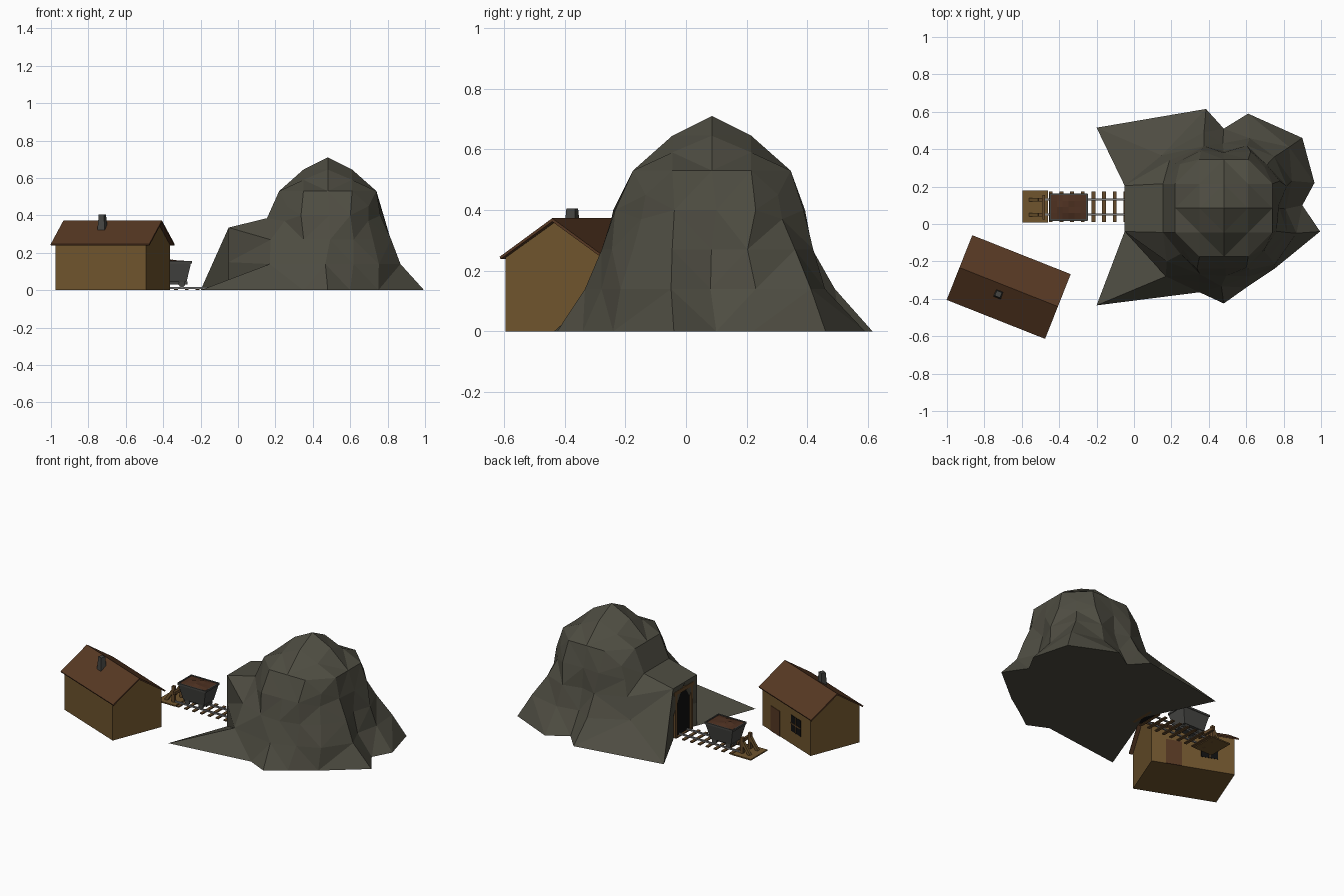
import bpy, bmesh, random
from math import radians, pi
from mathutils import Matrix, Vector

if "Cube" in bpy.data.objects:
    bpy.data.objects.remove(bpy.data.objects["Cube"])

random.seed(4)

def mat(name, c):
    m = bpy.data.materials.new(name)
    m.diffuse_color = (*c, 1)
    m.use_nodes = True
    m.node_tree.nodes["Principled BSDF"].inputs["Base Color"].default_value = m.diffuse_color
    return m

ROCK = mat("rock", (0.075, 0.072, 0.053))
WALL = mat("plank", (0.16, 0.09, 0.027))
ROOF = mat("roof_red", (0.095, 0.04, 0.017))
WOOD = mat("timber", (0.13, 0.068, 0.024))
IRON = mat("iron", (0.06, 0.06, 0.055))
STEEL = mat("steel", (0.2, 0.2, 0.2))
DARK = mat("dark", (0.005, 0.005, 0.005))
ORE = mat("ore", (0.075, 0.03, 0.015))

def make(name, bm, m, xf=Matrix()):
    bmesh.ops.recalc_face_normals(bm, faces=bm.faces[:])
    me = bpy.data.meshes.new(name)
    bm.to_mesh(me)
    bm.free()
    me.materials.append(m)
    ob = bpy.data.objects.new(name, me)
    ob.matrix_world = xf
    bpy.context.collection.objects.link(ob)
    return ob

def prism(name, prof, x0, x1, m, xf=Matrix()):
    """Extrude a y-z profile along x."""
    bm = bmesh.new()
    a = [bm.verts.new((x0, y, z)) for y, z in prof]
    b = [bm.verts.new((x1, y, z)) for y, z in prof]
    bm.faces.new(a)
    bm.faces.new(b)
    n = len(prof)
    for i in range(n):
        j = (i + 1) % n
        bm.faces.new((a[i], a[j], b[j], b[i]))
    return make(name, bm, m, xf)

def box(name, lo, hi, m, xf=Matrix()):
    return prism(name, [(lo[1], lo[2]), (hi[1], lo[2]), (hi[1], hi[2]), (lo[1], hi[2])],
                 lo[0], hi[0], m, xf)

def beam(name, p, q, w, m):
    """Square bar between two points."""
    p, q = Vector(p), Vector(q)
    xf = Matrix.Translation(p) @ (q - p).to_track_quat('X', 'Z').to_matrix().to_4x4()
    return box(name, (0, -w / 2, -w / 2), ((q - p).length, w / 2, w / 2), m, xf)

def frustum(name, c, lo, hi, z0, z1, m, xf=Matrix()):
    bm = bmesh.new()
    r = [[bm.verts.new((c[0] + sx * e[0], c[1] + sy * e[1], z))
          for sx, sy in ((-1, -1), (1, -1), (1, 1), (-1, 1))] for e, z in ((lo, z0), (hi, z1))]
    bm.faces.new(r[0])
    bm.faces.new(r[1])
    for i in range(4):
        bm.faces.new((r[0][i], r[0][i - 1], r[1][i - 1], r[1][i]))
    return make(name, bm, m, xf)

# Mountain: 16-sided rings flaring from a rounded crown to a ragged foot
foot = [(-.2, -.435), (.35, -.365), (.48, -.425), (.60, -.34), (.75, -.24), (.995, -.04),
        (.90, .10), (.965, .22), (.90, .46), (.61, .59), (.48, .51), (.385, .615),
        (-.2, .515), (-.05, .205), (.01, .085), (-.05, -.04)]
g = [-.26, -.13, 0, .13]
crown = [(.48 + a, .085 - .26) for a in g] + [(.74, .085 + a) for a in g] \
      + [(.48 - a, .345) for a in g] + [(.22, .085 - a) for a in g]
levels = [(0, 1), (.14, .5), (.27, .3), (.4, .14), (.53, 0)]
mid = Vector((.48, .085))
bm = bmesh.new()
rings = []
for k, (z, t) in enumerate(levels):
    ring = []
    for i in range(16):
        f, c = Vector(foot[i]), Vector(crown[i])
        tt = (1, .2, .1, .05, 0)[k] if i in (0, 12) else t
        p, h = c.lerp(f, tt), z
        if 0 < k < 4:
            p += Vector((random.uniform(-.015, .015), random.uniform(-.015, .015)))
            if i in (1, 2, 3):
                p.y -= .03
        if i == 0 and k in (1, 2):  # low fold behind the front toe
            p = Vector(((.17, -.28), (.175, -.2))[k - 1])
        elif i % 4 == 0 and k > 1:  # round off the four corners
            p = p.lerp(mid, (.08, .14, .16)[k - 2] * (.6 if i == 12 else 1))
            h -= (0, .03, .08)[k - 2]
        if i in (13, 14, 15):      # ledge over the mine mouth
            p = Vector(((f.x, f.x, -.05, .155, .22)[k], f.y if k < 3 else c.y))
            h = (0, .15, .335, .385, .53)[k]
        ring.append(bm.verts.new((p.x, p.y, h)))
    rings.append(ring)
for k in range(4):
    a, b = rings[k], rings[k + 1]
    for i in range(16):
        j = (i + 1) % 16
        if k > 1 or i != 12:
            bm.faces.new((a[i], a[j], b[j], b[i]))
# rear flank sweeping from the mine mouth down to its toe
r0, r1, r2 = rings[:3]
for f in ((r0[12], r0[13], r1[13]), (r0[12], r1[13], r2[13]),
          (r0[12], r2[13], r1[12]), (r1[12], r2[13], r2[12])):
    bm.faces.new(f)
bm.faces.new(rings[0])
# domed summit: 5x5 grid sharing its border with the crown ring
top = {}
for i, v in enumerate(rings[-1]):
    s, o = divmod(i, 4)
    top[[(o, 0), (4, o), (4 - o, 4), (0, 4 - o)][s]] = v
for i in (1, 2, 3):
    for j in (1, 2, 3):
        d = abs(i - 2) + abs(j - 2)
        top[i, j] = bm.verts.new((.22 + .13 * i, -.175 + .13 * j, (.71, .645, .59)[d]))
for i in range(4):
    for j in range(4):
        bm.faces.new((top[i, j], top[i + 1, j], top[i + 1, j + 1], top[i, j + 1]))
bmesh.ops.triangulate(bm, faces=[f for f in bm.faces if len(f.verts) == 4])
make("mountain", bm, ROCK)

# Mine mouth with timber frame
box("mine_opening", (-.042, .01, .002), (.03, .165, .28), DARK)
for y in (.0, .16):
    box("mine_post", (-.052, y, .001), (-.025, y + .022, .28), WOOD)
box("mine_lintel", (-.052, -.012, .28), (-.025, .194, .305), WOOD)

# Track
for i in range(9):
    x = -.445 + .057 * i
    box("sleeper", (x - .01, .01, 0), (x + .01, .175, .007), WOOD)
for y in (.05, .13):
    box("rail", (-.5, y - .005, .007), (-.04, y + .005, .016), STEEL)

# Buffer stop at the end of the track
box("buffer_base", (-.595, .008, 0), (-.46, .178, .008), WALL)
for y in (.05, .13):
    beam("buffer_post", (-.50, y, 0), (-.50, y, .11), .02, WOOD)
    beam("buffer_brace", (-.555, y, .005), (-.505, y, .08), .018, WALL)
box("buffer_bar", (-.49, .025, .065), (-.475, .155, .085), WOOD)

# Mine cart
C = (-.35, .09)
frustum("cart_tub", C, (.075, .05), (.1, .07), .045, .15, IRON)
box("cart_chassis", (-.43, .06, .03), (-.27, .12, .046), IRON)
for x in (-.4, -.3):
    beam("cart_axle", (x, .045, .032), (x, .135, .032), .008, STEEL)
    for y in (.05, .13):
        bm = bmesh.new()
        bmesh.ops.create_cone(bm, cap_ends=True, segments=10, radius1=.018, radius2=.018, depth=.012)
        make("cart_wheel", bm, IRON, Matrix.Translation((x, y, .034)) @ Matrix.Rotation(pi / 2, 4, 'X'))
for s in (-1, 1):
    box("cart_rim_side", (-.452, .09 + s * .069 - .004, .143), (-.248, .09 + s * .069 + .004, .155), IRON)
    box("cart_rim_end", (-.35 + s * .099 - .004, .02, .143), (-.35 + s * .099 + .004, .16, .155), IRON)
bm = bmesh.new()
bmesh.ops.create_grid(bm, x_segments=6, y_segments=4, size=1)
for v in bm.verts:
    e = max(abs(v.co.x), abs(v.co.y)) > .99
    v.co = (v.co.x * .094, v.co.y * .064, 0 if e else random.uniform(.003, .015))
make("ore_load", bm, ORE, Matrix.Translation((*C, .151)))

# Cabin, turned to face the track
H = Matrix.Translation((-.67, -.337, 0)) @ Matrix.Rotation(radians(-21.6), 4, 'Z')
prism("cabin_walls", [(-.174, 0), (.174, 0), (.174, .243), (0, .36), (-.174, .243)], -.26, .26, WALL, H)
prism("cabin_roof", [(-.186, .246), (0, .373), (.186, .246), (.183, .238), (0, .362), (-.183, .238)],
      -.283, .283, ROOF, H)
box("cabin_door", (.07, .17, 0), (.17, .177, .165), ROOF, H)
box("window_glass", (-.155, .17, .085), (-.05, .176, .19), DARK, H)
box("window_bar_upright", (-.106, .17, .085), (-.099, .18, .19), WOOD, H)
box("window_bar_cross", (-.155, .17, .134), (-.05, .18, .141), WOOD, H)
chim = Matrix.Translation((-.725, -.375, 0)) @ Matrix.Rotation(radians(-21.6), 4, 'Z')
frustum("chimney", (0, 0), (.021, .021), (.015, .015), .32, .405, IRON, chim)
